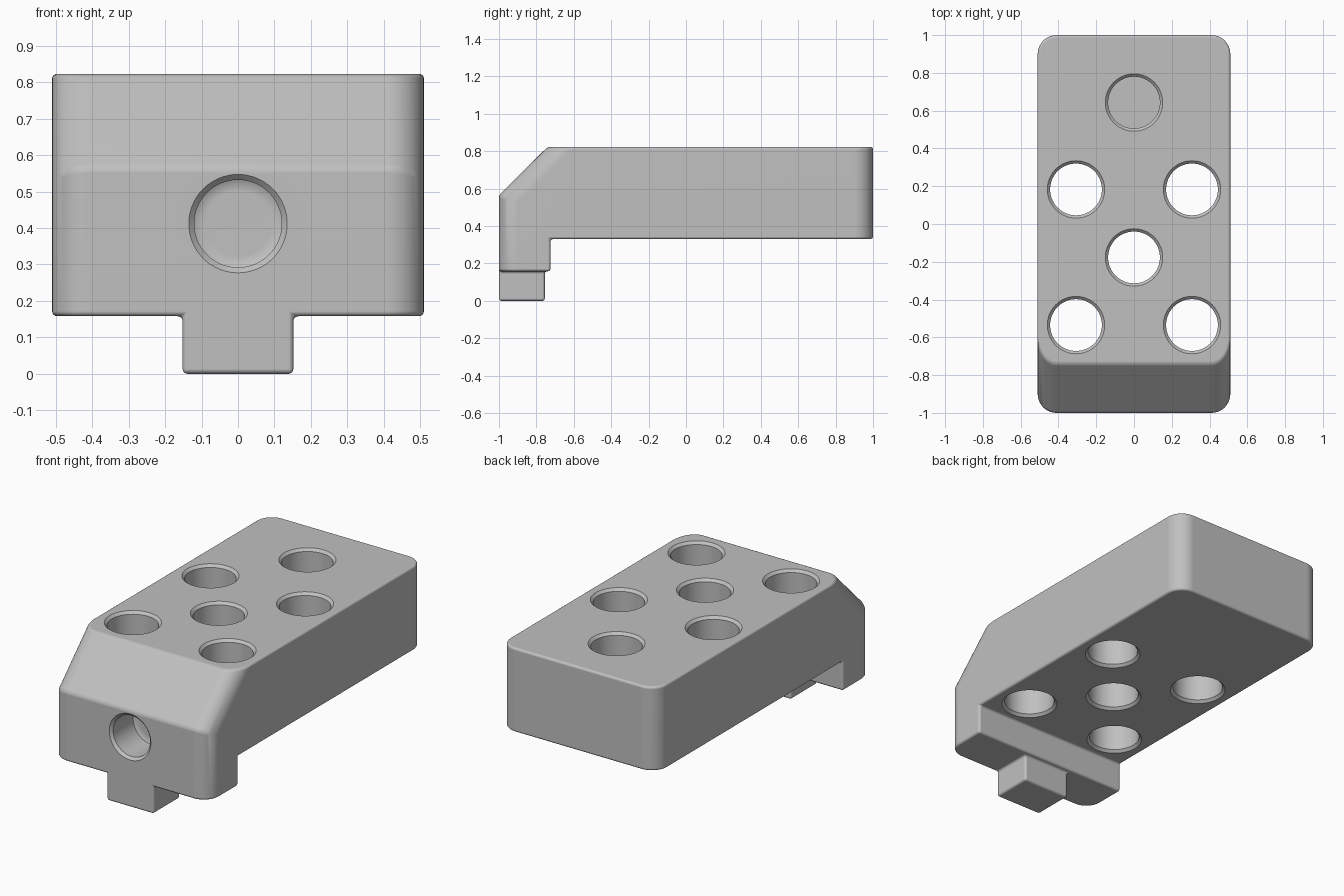
import bpy, bmesh, math
from mathutils import Vector

if "Cube" in bpy.data.objects:
    bpy.data.objects.remove(bpy.data.objects["Cube"])

W, TAB = 0.51, 0.152          # half widths of block and tab
TOP, FLOOR, LIP = 0.823, 0.33, 0.158

grey = bpy.data.materials.new("plain grey")
grey.diffuse_color = (0.53, 0.53, 0.53, 1)
grey.use_nodes = True
grey.node_tree.nodes["Principled BSDF"].inputs["Base Color"].default_value = grey.diffuse_color


def make_object(name, bm):
    bmesh.ops.recalc_face_normals(bm, faces=bm.faces)
    mesh = bpy.data.meshes.new(name)
    bm.to_mesh(mesh)
    bm.free()
    mesh.materials.append(grey)
    ob = bpy.data.objects.new(name, mesh)
    bpy.context.collection.objects.link(ob)
    return ob


def lathe(bm, origin, axis, profile, n=64):
    """Closed solid of revolution; profile is (radius, distance along axis)."""
    axis = Vector(axis)
    u = axis.orthogonal().normalized()
    v = axis.cross(u)
    rings = []
    for r, h in profile:
        rings.append([bm.verts.new(Vector(origin) + axis * h + r * (
            u * math.cos(2 * math.pi * i / n) + v * math.sin(2 * math.pi * i / n)))
            for i in range(n)])
    for a, b in zip(rings, rings[1:]):
        for i in range(n):
            j = (i + 1) % n
            bm.faces.new((a[i], a[j], b[j], b[i]))
    bm.faces.new(rings[0])
    bm.faces.new(rings[-1])


# block: side profile (y, z) swept across x, in three strips
side = [(-1, LIP), (-0.755, LIP), (-0.725, LIP), (-0.725, FLOOR), (1, FLOOR),
        (1, TOP), (-0.74, TOP), (-1, 0.565)]
bm = bmesh.new()
cols = [[bm.verts.new((x, y, z)) for y, z in side] for x in (-W, -TAB, TAB, W)]
tab_face = None
for k, (a, b) in enumerate(zip(cols, cols[1:])):
    for i in range(len(side)):
        j = (i + 1) % len(side)
        f = bm.faces.new((a[i], a[j], b[j], b[i]))
        if k == 1 and i == 0:
            tab_face = f
bm.faces.new(cols[0])
bm.faces.new(cols[-1])
bmesh.ops.recalc_face_normals(bm, faces=bm.faces)

# tab pulled down from the lip
res = bmesh.ops.extrude_discrete_faces(bm, faces=[tab_face])["faces"][0]
for v in res.verts:
    v.co.z = 0
bmesh.ops.remove_doubles(bm, verts=bm.verts, dist=1e-5)
bmesh.ops.recalc_face_normals(bm, faces=bm.faces)
if not all(e.is_manifold for e in bm.edges):
    # close the tab walls where the face was detached
    loose = [e for e in bm.edges if e.is_boundary]
    bmesh.ops.bridge_loops(bm, edges=loose)
    bmesh.ops.recalc_face_normals(bm, faces=bm.faces)
bmesh.ops.dissolve_limit(bm, angle_limit=0.01, verts=bm.verts, edges=bm.edges)


# large rounds on the front (upright and sloping) and back corners
def corner(e):
    a, b = (v.co for v in e.verts)
    if abs(a.x - b.x) > 1e-4 or abs(abs(a.x) - W) > 1e-4 or abs(a.z - b.z) < 0.01:
        return False
    return max(a.y, b.y) < -0.73 or min(a.y, b.y) > 0.99


bmesh.ops.bevel(bm, geom=[e for e in bm.edges if corner(e)], offset=0.1,
                offset_type='OFFSET', segments=10, profile=0.5, affect='EDGES')
block = make_object("block", bm)

# drill shapes: five through holes, one blind hole, one front socket
bm = bmesh.new()
R = 0.137
mouth = [(R + 0.04, TOP + 0.025), (R, TOP - 0.015)]
through = mouth + [(R, FLOOR + 0.015), (R + 0.04, FLOOR - 0.025)]
for x, y in [(0.307, 0.183), (-0.307, 0.183), (0, -0.177),
             (0.307, -0.535), (-0.307, -0.535)]:
    lathe(bm, (x, y, 0), (0, 0, 1), through)
lathe(bm, (0, 0.643, 0), (0, 0, 1), mouth + [(R, 0.42)])
lathe(bm, (0, -1, 0.412), (0, 1, 0),
      [(0.16, -0.025), (0.12, 0.015), (0.12, 0.2), (0.09, 0.215)])
drills = make_object("hole_cutter", bm)
drills.hide_render = True

# small edge rounding, then drilling
bpy.context.view_layer.objects.active = block
block.select_set(True)
bev = block.modifiers.new("edge_round", 'BEVEL')
bev.width, bev.segments = 0.014, 4
bev.limit_method, bev.angle_limit = 'ANGLE', math.radians(32)
cut = block.modifiers.new("holes", 'BOOLEAN')
cut.operation, cut.solver, cut.object = 'DIFFERENCE', 'EXACT', drills
for m in ("edge_round", "holes"):
    bpy.ops.object.modifier_apply(modifier=m)
bpy.data.objects.remove(drills)

bpy.ops.object.shade_smooth_by_angle(angle=math.radians(30))
wn = block.modifiers.new("flat_faces", 'WEIGHTED_NORMAL')
wn.keep_sharp = True
